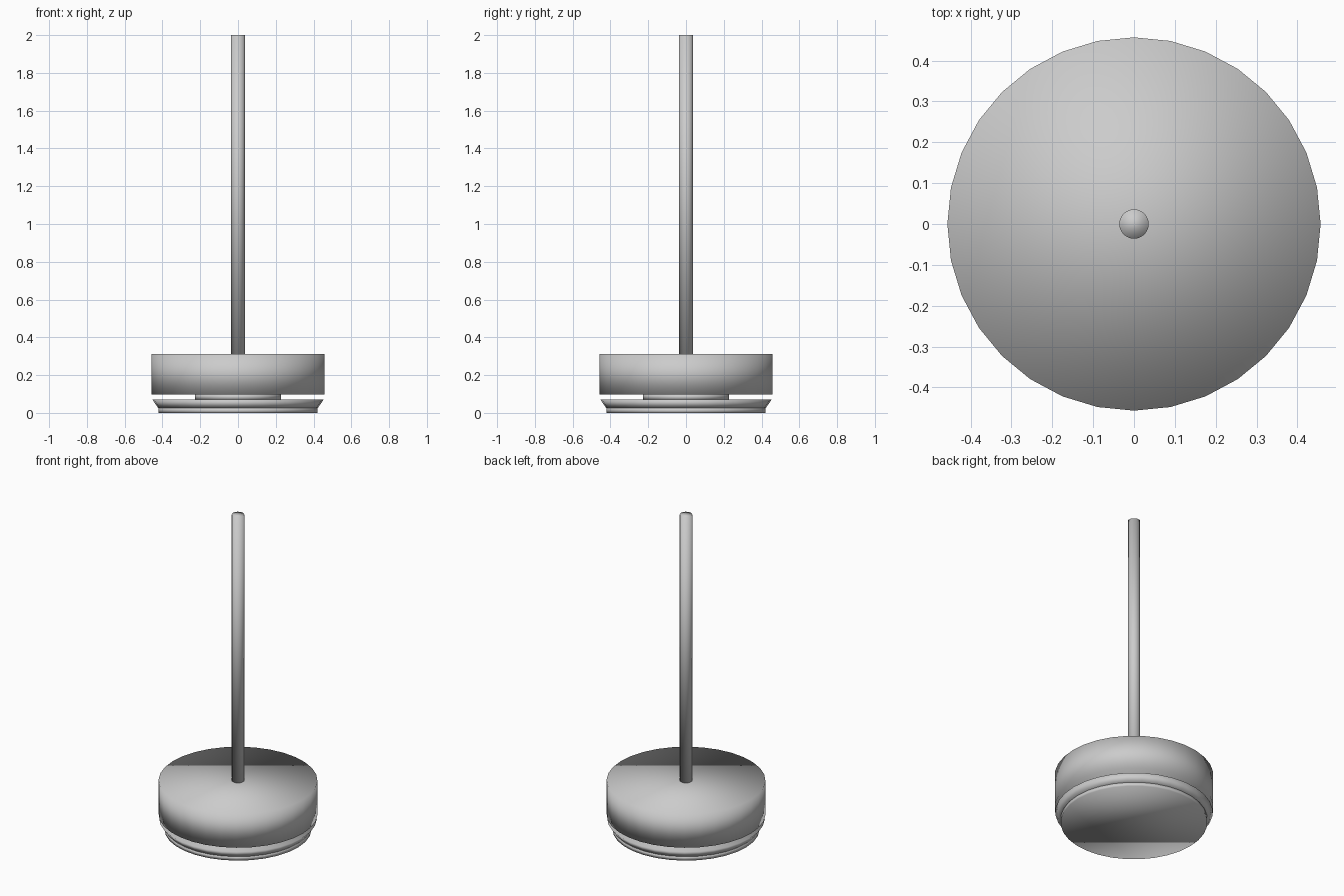
import bpy

if "Cube" in bpy.data.objects:
    bpy.data.objects.remove(bpy.data.objects["Cube"])


def round_part(name, z0, z1, r0, r1=None, sides=32):
    """Upright smooth-shaded cylinder or tapered disc between two heights."""
    r1 = r0 if r1 is None else r1
    bpy.ops.mesh.primitive_cone_add(vertices=sides, radius1=r0, radius2=r1,
                                    depth=z1 - z0, location=(0, 0, (z0 + z1) / 2))
    obj = bpy.context.object
    obj.name = name
    bpy.ops.object.shade_smooth()
    return obj


# foot plate with its flared rim
round_part("foot_plate", 0.0, 0.025, 0.422)
round_part("flared_rim", 0.025, 0.07, 0.422, 0.453)

# narrow collar between rim and body
round_part("collar", 0.07, 0.098, 0.227)

# thick body disc
round_part("body_disc", 0.098, 0.313, 0.457)

# tall central rod
round_part("rod", 0.313, 2.0, 0.036)
